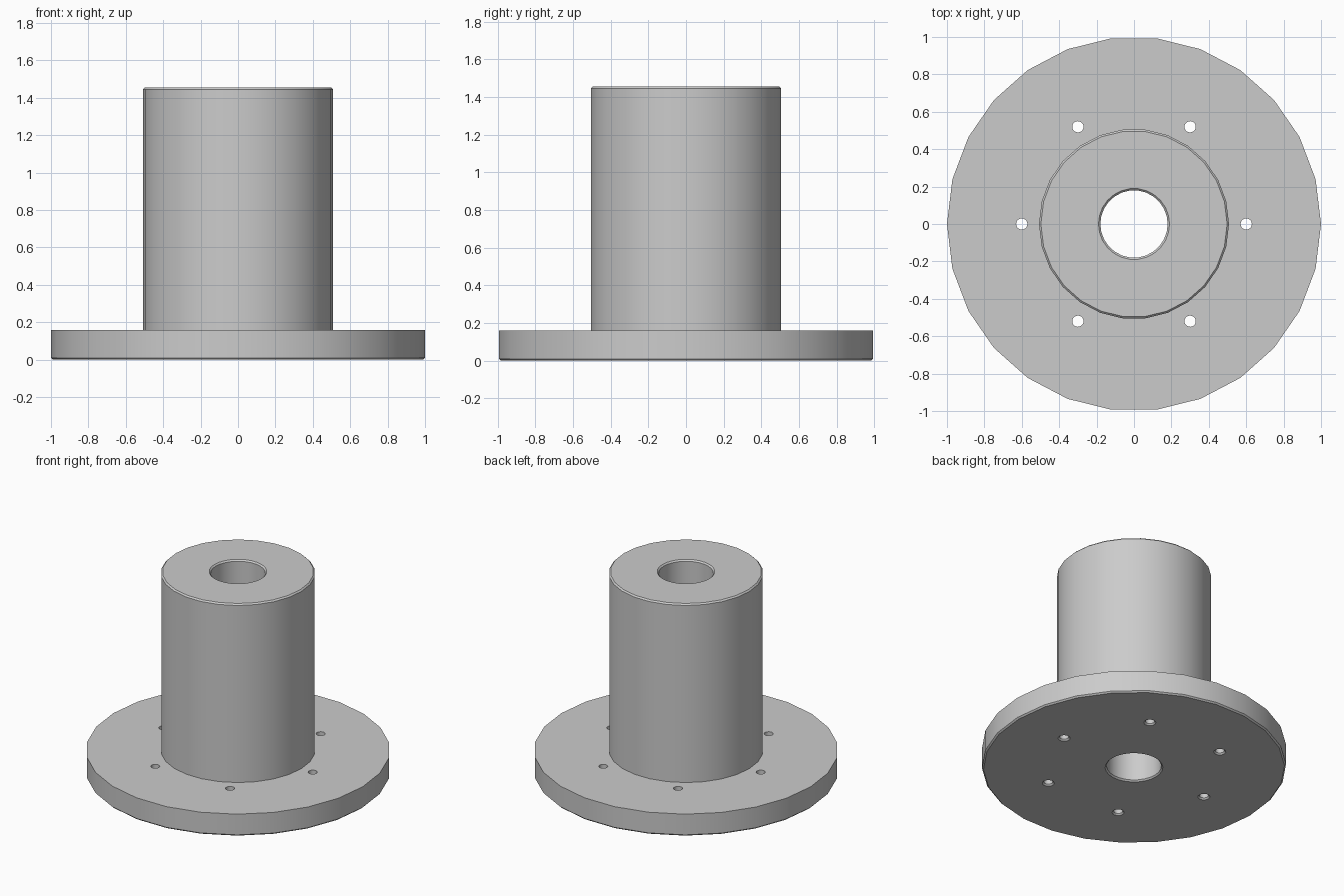
import bpy
import bmesh
import math

cube = bpy.data.objects.get("Cube")
if cube:
    bpy.data.objects.remove(cube, do_unlink=True)

# Main dimensions
FLANGE_R, FLANGE_H = 1.0, 0.16
BARREL_R, HEIGHT = 0.508, 1.455
BORE_R, CHAMFER = 0.18, 0.01
BOLT_CIRCLE, BOLT_R, BOLT_COUNT = 0.6, 0.03, 6

metal = bpy.data.materials.new("plain grey metal")
metal.use_nodes = True
grey = (0.6, 0.6, 0.6, 1.0)
metal.diffuse_color = grey
metal.node_tree.nodes["Principled BSDF"].inputs["Base Color"].default_value = grey


def revolve(bm, profile, sides, centre=(0, 0), solid=False):
    """Sweep a (radius, z) profile round a vertical axis; a solid gets end caps."""
    rings = []
    for r, z in profile:
        ring = []
        for i in range(sides):
            a = math.tau * i / sides
            ring.append(bm.verts.new((centre[0] + r * math.cos(a),
                                      centre[1] + r * math.sin(a), z)))
        rings.append(ring)
    pairs = list(zip(rings, rings[1:]))
    if solid:
        bm.faces.new(rings[0])
        bm.faces.new(rings[-1])
    else:
        pairs.append((rings[-1], rings[0]))
    for low, high in pairs:
        for i in range(sides):
            j = (i + 1) % sides
            bm.faces.new((low[i], low[j], high[j], high[i]))


def make_object(name, bm):
    bmesh.ops.recalc_face_normals(bm, faces=bm.faces)
    mesh = bpy.data.meshes.new(name)
    bm.to_mesh(mesh)
    bm.free()
    mesh.materials.append(metal)
    obj = bpy.data.objects.new(name, mesh)
    bpy.context.collection.objects.link(obj)
    return obj


# Flange, barrel and chamfered bore as one turned piece
c = CHAMFER
bm = bmesh.new()
revolve(bm, [
    (BORE_R + c, 0), (FLANGE_R - c, 0), (FLANGE_R, c), (FLANGE_R, FLANGE_H),
    (BARREL_R, FLANGE_H), (BARREL_R, HEIGHT - c), (BARREL_R - c, HEIGHT),
    (BORE_R + c, HEIGHT), (BORE_R, HEIGHT - c), (BORE_R, c),
], 26)
hub = make_object("flanged_hub", bm)

# Bolt hole cutters, countersunk on the underside
bm = bmesh.new()
for k in range(BOLT_COUNT):
    a = math.tau * k / BOLT_COUNT
    centre = (BOLT_CIRCLE * math.cos(a), BOLT_CIRCLE * math.sin(a))
    revolve(bm, [(BOLT_R + 2 * c, -c), (BOLT_R, c), (BOLT_R, FLANGE_H * 2)],
            20, centre, solid=True)
cutter = make_object("bolt_hole_cutter", bm)
cutter.hide_render = True

# Drill the holes, then discard the cutter
bpy.ops.object.select_all(action="DESELECT")
hub.select_set(True)
bpy.context.view_layer.objects.active = hub
drill = hub.modifiers.new("bolt holes", "BOOLEAN")
drill.operation = "DIFFERENCE"
drill.solver = "EXACT"
drill.object = cutter
bpy.ops.object.modifier_apply(modifier=drill.name)
bpy.data.objects.remove(cutter, do_unlink=True)

# Smooth walls with crisp chamfers and rims
bpy.ops.object.shade_smooth_by_angle(angle=math.radians(30))
